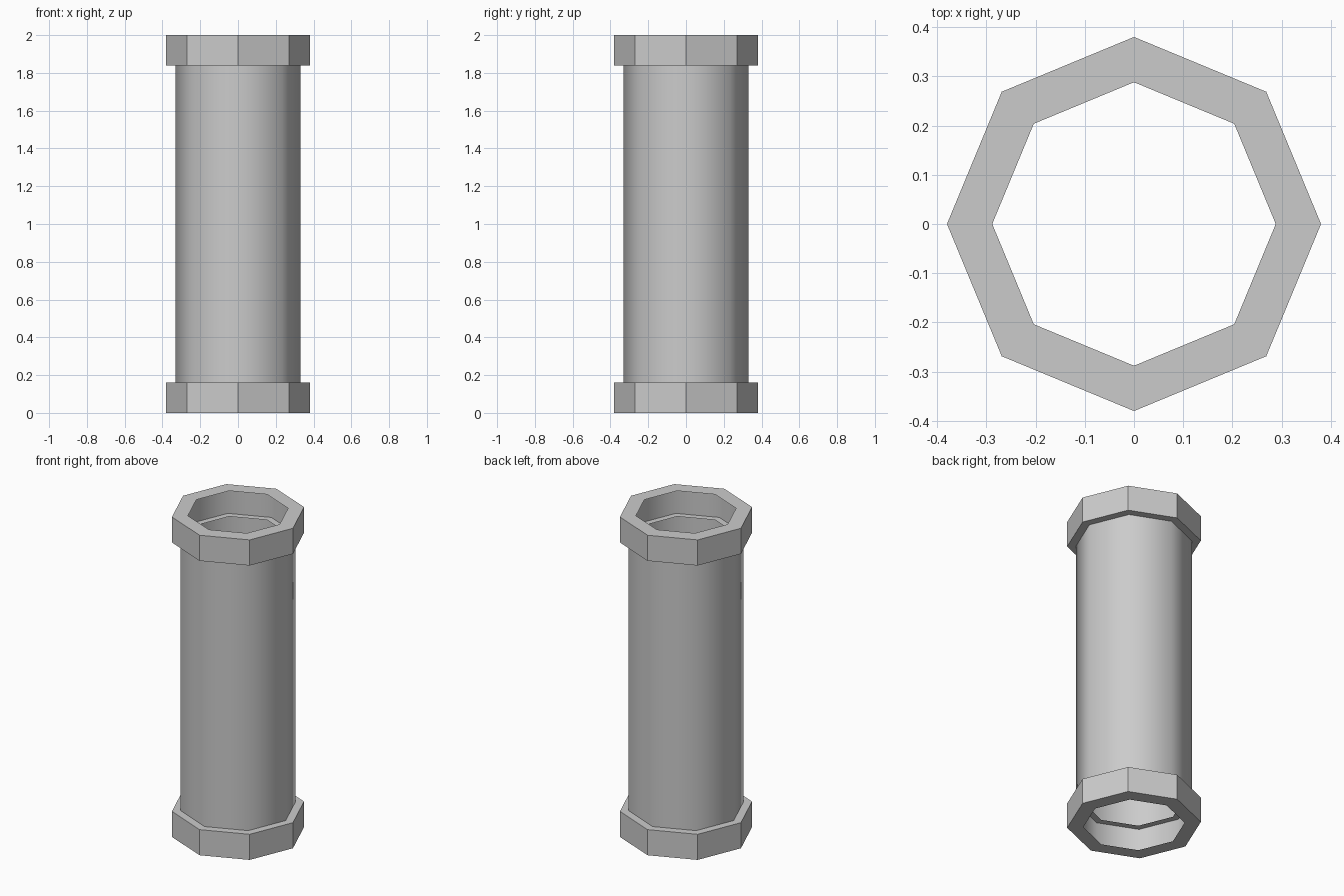
import bpy, bmesh
from math import cos, sin, pi

if "Cube" in bpy.data.objects:
    bpy.data.objects.remove(bpy.data.objects["Cube"])

SIDES = 8
R_PIPE, R_COLLAR, R_HOLE = 0.33, 0.38, 0.288
HEIGHT, COLLAR_H = 2.0, 0.16


def lathe(name, profile, smooth):
    """Sweep an (radius, z) profile around the z axis in eight steps."""
    bm = bmesh.new()
    rings = [[bm.verts.new((r * cos(2 * pi * i / SIDES), r * sin(2 * pi * i / SIDES), z))
              for i in range(SIDES)] for r, z in profile]
    for a, b in zip(rings, rings[1:]):
        for i in range(SIDES):
            j = (i + 1) % SIDES
            f = bm.faces.new((a[i], a[j], b[j], b[i]))
            f.smooth = smooth
    mesh = bpy.data.meshes.new(name)
    bm.to_mesh(mesh)
    bm.free()
    ob = bpy.data.objects.new(name, mesh)
    bpy.context.collection.objects.link(ob)
    return ob


# Open, smooth-shaded tube
lathe("pipe_tube", [(R_PIPE, 0), (R_PIPE, HEIGHT)], True)

# Flat-faced end collars; their end plates reach inside the tube as thin lips
for name, z in (("lower_collar", 0), ("upper_collar", HEIGHT - COLLAR_H)):
    lathe(name, [(R_HOLE, z), (R_COLLAR, z),
                 (R_COLLAR, z + COLLAR_H), (R_HOLE, z + COLLAR_H)], False)
